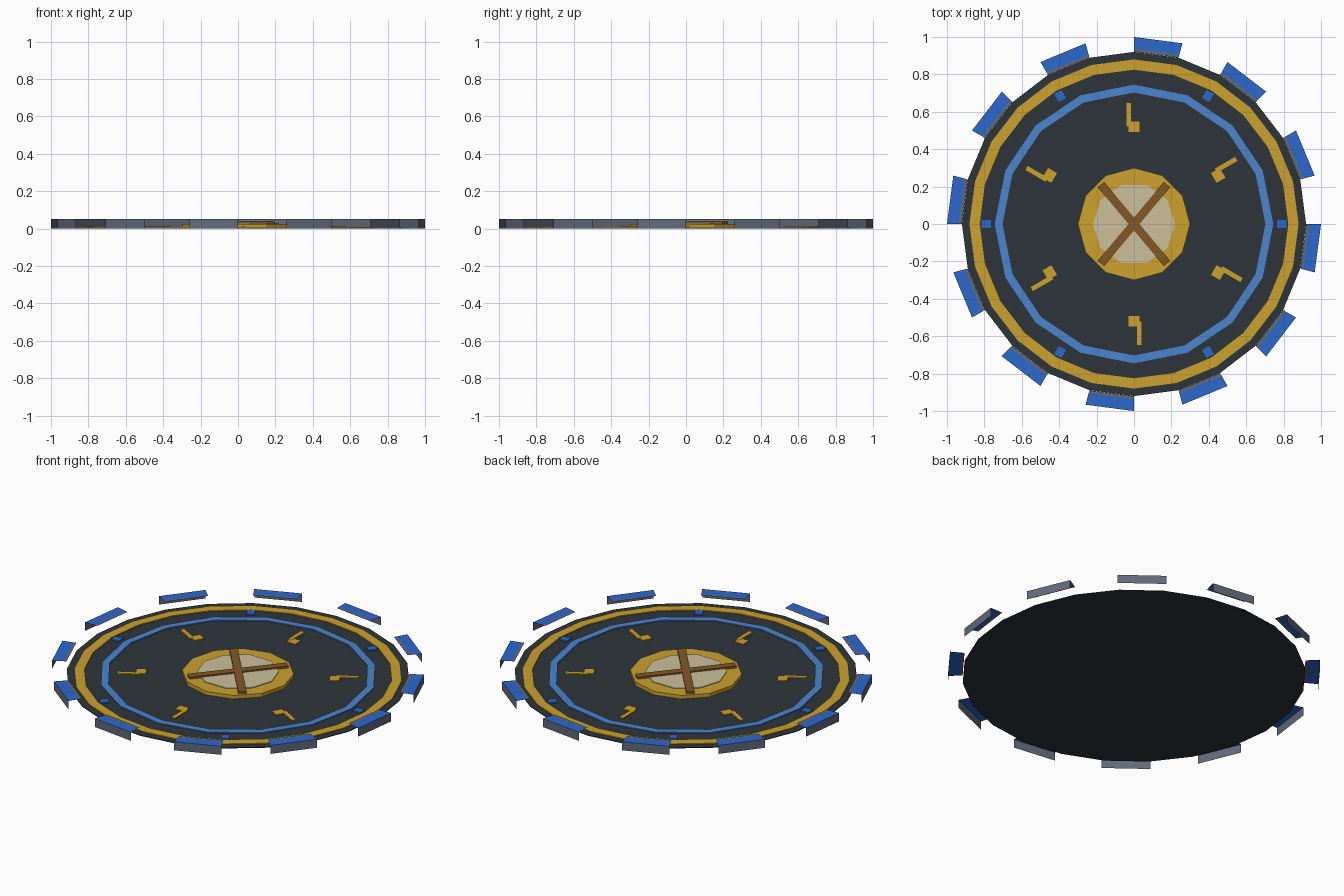
import bpy, bmesh, math
from mathutils import Matrix

cube = bpy.data.objects.get("Cube")
if cube:
    bpy.data.objects.remove(cube)


def material(name, rgb):
    lin = [((c / 255 + 0.055) / 1.055) ** 2.4 for c in rgb] + [1]
    m = bpy.data.materials.new(name)
    m.use_nodes = True
    m.diffuse_color = lin
    m.node_tree.nodes["Principled BSDF"].inputs["Base Color"].default_value = lin
    return m


CHARCOAL = material("charcoal", (46, 53, 59))
GOLD = material("gold", (204, 162, 46))
SKY = material("light blue", (75, 133, 208))
BLUE = material("strong blue", (45, 104, 205))
CREAM = material("cream", (204, 192, 154))
BROWN = material("brown", (130, 88, 35))
SLATE = material("slate grey", (98, 107, 124))


def finish(bm, name, *mats):
    mesh = bpy.data.meshes.new(name)
    bm.to_mesh(mesh)
    bm.free()
    for m in mats:
        mesh.materials.append(m)
    obj = bpy.data.objects.new(name, mesh)
    bpy.context.collection.objects.link(obj)
    return obj


def polar(r, degrees, z):
    a = math.radians(degrees)
    return (r * math.cos(a), r * math.sin(a), z)


def disc(name, sides, radius, z0, z1, mat):
    """Solid polygon plate with one corner pointing to the back."""
    bm = bmesh.new()
    spin = Matrix.Rotation(math.pi / 2, 4, 'Z')
    bmesh.ops.create_circle(bm, cap_ends=True, segments=sides, radius=radius,
                            matrix=Matrix.Translation((0, 0, z0)) @ spin)
    top = bmesh.ops.extrude_face_region(bm, geom=bm.faces[:])["geom"]
    bmesh.ops.translate(bm, vec=(0, 0, z1 - z0),
                        verts=[v for v in top if isinstance(v, bmesh.types.BMVert)])
    bmesh.ops.recalc_face_normals(bm, faces=bm.faces[:])
    return finish(bm, name, mat)


def ring(name, sides, inner, outer, z0, z1, mat):
    """Flat polygon band with a rectangular section."""
    bm = bmesh.new()
    section = [(inner, z0), (outer, z0), (outer, z1), (inner, z1)]
    loops = [[bm.verts.new(polar(r, 90 + 360 * i / sides, z)) for r, z in section]
             for i in range(sides)]
    for i, a in enumerate(loops):
        b = loops[(i + 1) % sides]
        for k in range(4):
            j = (k + 1) % 4
            bm.faces.new((a[k], a[j], b[j], b[k]))
    bmesh.ops.recalc_face_normals(bm, faces=bm.faces[:])
    return finish(bm, name, mat)


def add_box(bm, center, size, degrees=0):
    """Box placed in a frame turned about the vertical axis."""
    turn = Matrix.Rotation(math.radians(degrees), 4, 'Z')
    bmesh.ops.create_cube(bm, size=1, matrix=turn @ Matrix.Translation(center)
                          @ Matrix.Diagonal((*size, 1)))


# Base plate and its inlaid rings
disc("base_plate", 24, 0.92, 0, 0.004, CHARCOAL)
ring("outer_gold_ring", 24, 0.825, 0.88, 0.003, 0.009, GOLD)
ring("inner_blue_ring", 16, 0.703, 0.745, 0.003, 0.009, SKY)

# Raised hub with crossed bars
disc("hub", 12, 0.30, 0.003, 0.025, GOLD)
disc("hub_inlay", 10, 0.22, 0.022, 0.029, CREAM)
bm = bmesh.new()
for angle in (50, 130):
    add_box(bm, (0, 0, 0.031), (0.55, 0.045, 0.012), angle)
finish(bm, "crossed_bars", BROWN)

# Six small studs between the rings
bm = bmesh.new()
for i in range(6):
    add_box(bm, (0.79, 0, 0.007), (0.05, 0.045, 0.009), 60 * i)
finish(bm, "blue_studs", BLUE)

# Six hooked marks: a square foot with an outward arm
bm = bmesh.new()
for i in range(6):
    angle = 30 + 60 * i
    add_box(bm, (0.52, 0, 0.006), (0.055, 0.06, 0.007), angle)
    add_box(bm, (0.585, 0.028, 0.007), (0.125, 0.025, 0.007), angle)
finish(bm, "hooked_marks", GOLD)

# Twelve rim guards: an outer wall with a flat lid, open inside and below
bm = bmesh.new()
for i in range(12):
    ends = []
    for a in (75 + 30 * i, 90 + 30 * i):
        ends.append([bm.verts.new(polar(r, a, z)) for r, z in
                     ((1, 0), (1, 0.05), (0.937, 0.05), (0.921, 0.05))])
    a, b = ends
    for k in range(3):
        face = bm.faces.new((a[k], b[k], b[k + 1], a[k + 1]))
        face.normal_update()
        face.material_index = 1 if k == 1 else 0
bmesh.ops.recalc_face_normals(bm, faces=bm.faces[:])
for face in bm.faces:
    out = face.calc_center_median()
    if face.normal.dot(out) < 0:
        face.normal_flip()
finish(bm, "rim_guards", SLATE, BLUE)
